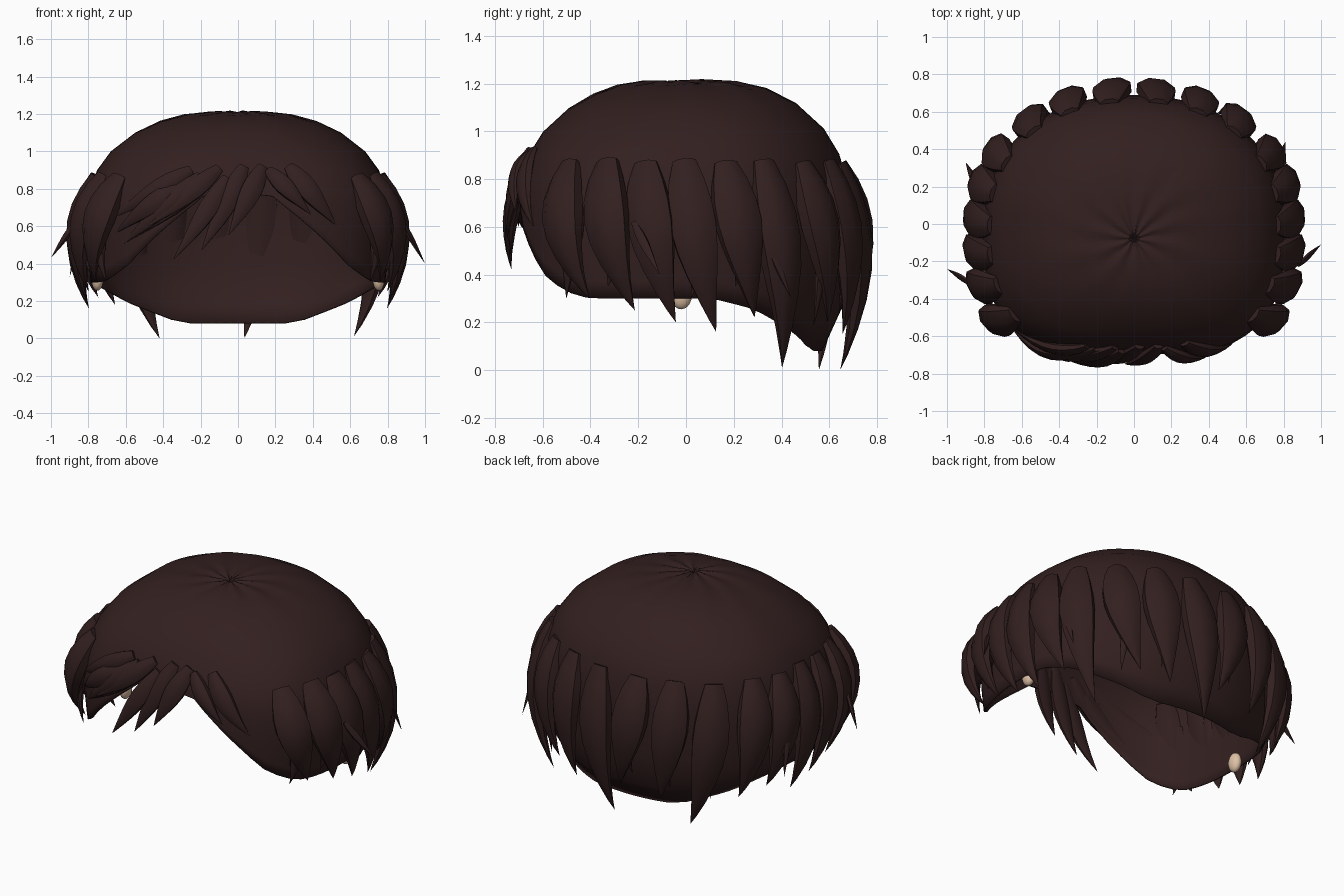
import bpy, bmesh, math
from mathutils import Vector

if "Cube" in bpy.data.objects:
    bpy.data.objects.remove(bpy.data.objects["Cube"])


def material(name, rgb):
    m = bpy.data.materials.new(name)
    m.diffuse_color = (*rgb, 1)
    m.use_nodes = True
    m.node_tree.nodes["Principled BSDF"].inputs["Base Color"].default_value = m.diffuse_color
    return m


HAIR = material("dark brown hair", (0.033, 0.0140, 0.0140))
SKIN = material("skin", (0.74, 0.53, 0.38))

# Half width of the head outline, then half depth and squareness for front and back
A = 0.81
FRONT, BACK = (0.71, 3.0), (0.69, 2.15)
# Height -> outline scale
PROFILE = [(0.08, 0.83), (0.3, 0.972), (0.45, 0.99), (0.6, 1.0), (0.72, 0.99), (0.8, 0.975),
           (0.9, 0.93), (1.0, 0.84), (1.1, 0.68), (1.16, 0.52), (1.195, 0.36),
           (1.21, 0.18), (1.208, 0.04)]
# Degrees from the front -> height of the lower edge
RIM = [(0, 0.78), (15, 0.76), (24, 0.66), (34, 0.54), (45, 0.395), (53, 0.33), (61, 0.3),
       (98, 0.3), (112, 0.255), (124, 0.19), (145, 0.1), (155, 0.08), (180, 0.08)]


def lerp_table(table, v):
    if v <= table[0][0]:
        return table[0][1]
    for (a, p), (b, q) in zip(table, table[1:]):
        if a <= v <= b:
            return p + (q - p) * (v - a) / (b - a)
    return table[-1][1]


def front_power(z):
    # the front is square at the hairline and rounder towards the crown
    return FRONT[1] - 0.7 * min(1, max(0, (z - 0.75) / 0.4))


def outline(deg, z):
    s, c = math.sin(math.radians(deg)), -math.cos(math.radians(deg))
    b, n = (FRONT[0], front_power(z)) if c < 0 else BACK
    r = (abs(s / A) ** n + abs(c / b) ** n) ** (-1 / n)
    return Vector((s * r, c * r, 0))


def finish(name, bm, mat, angle=40):
    bmesh.ops.recalc_face_normals(bm, faces=bm.faces)
    me = bpy.data.meshes.new(name)
    bm.to_mesh(me)
    bm.free()
    me.materials.append(mat)
    ob = bpy.data.objects.new(name, me)
    bpy.context.collection.objects.link(ob)
    bpy.context.view_layer.objects.active = ob
    ob.select_set(True)
    bpy.ops.object.shade_smooth_by_angle(angle=math.radians(angle))
    ob.select_set(False)
    return ob


# Hair cap: open shell with an arched front edge
def hair_cap():
    bm = bmesh.new()
    count, low = 72, 7
    top = bm.verts.new((0, -0.08, 1.2))
    upper = [p for p in reversed(PROFILE) if p[0] > 0.79]
    rows = []
    for i in range(count):
        deg = i * 360 / count
        rim = lerp_table(RIM, min(deg, 360 - deg))
        col = upper + [(z, lerp_table(PROFILE, z)) for z in
                       (0.8 + (rim - 0.8) * (k + 1) / low for k in range(low))]
        row = []
        for z, s in col:
            p = outline(deg, z) * s
            p.y -= 0.08 * (1 - s) ** 2
            # crown ripples and a slight rise to the back
            ripple = 0.006 * math.sin(math.radians(deg) * 11 + 5 * s) * max(0, 1 - s * 1.3)
            rise = 0.01 + 0.05 * (p.y > 0)
            p.z = z + ripple + (rise * p.y * min(1, 2 * (1 - s)) if z > 0.8 else 0)
            row.append(bm.verts.new(p))
        rows.append(row)
    for i in range(count):
        a, b = rows[i], rows[(i + 1) % count]
        bm.faces.new((top, a[0], b[0]))
        for k in range(len(a) - 1):
            bm.faces.new((a[k], a[k + 1], b[k + 1], b[k]))
    ob = finish("hair_cap", bm, HAIR)
    mod = ob.modifiers.new("thickness", "SOLIDIFY")
    mod.thickness, mod.offset = 0.01, -1


# Tapered lock swept along a quadratic bend, flattened against the head
TAPER = [(0, 0.5), (0.12, 0.78), (0.25, 0.96), (0.38, 1), (0.52, 0.88),
         (0.66, 0.66), (0.8, 0.4), (0.92, 0.17)]


def lock(bm, p0, p1, p2, width, depth, sides=8):
    ctrl = p1 * 2 - (p0 + p2) / 2  # the curve passes through p1
    rings = []
    for t, w in TAPER:
        p = p0 * (1 - t) ** 2 + ctrl * 2 * t * (1 - t) + p2 * t * t
        d = ((ctrl - p0) * (1 - t) + (p2 - ctrl) * t).normalized()
        out = Vector((p.x / A ** 2, p.y / 0.7 ** 2, 0)).normalized()
        side = d.cross(out).normalized()
        out = side.cross(d).normalized()
        ring = []
        for k in range(sides):
            a = 2 * math.pi * (k + 0.5) / sides
            ring.append(bm.verts.new(p + side * math.cos(a) * width * w
                                     + out * math.sin(a) * depth * w))
        rings.append(ring)
    tip = bm.verts.new(p2)
    bm.faces.new(rings[0])
    for r, q in zip(rings, rings[1:] + [None]):
        for k in range(sides):
            j = (k + 1) % sides
            bm.faces.new((r[k], r[j], q[j], q[k]) if q else (r[k], r[j], tip))


def wall(deg, z, off):
    p = outline(deg, z)
    s = lerp_table(PROFILE, z)
    p = p * (s if z > 0.7 else max(s, 0.965)) + p.normalized() * off
    p.z = z
    return p


# Hanging locks around the sides and back: centre angle, slant, right tip, left tip
LOCKS = [(54, 8, 0.3, 0.3), (67, 8, 0.25, 0.25), (79, 8, 0.2, 0.2), (91, 8, 0.16, 0.16),
         (104, 7, 0.22, 0.22), (117, 6, 0.01, 0.18), (134, 9, 0.2, 0.0),
         (151.5, 5, 0.15, 0.16), (170, 7, 0.0, 0.2)]


def hanging_locks():
    for sgn, side in ((1, "right"), (-1, "left")):
        bm = bmesh.new()
        for i, (deg, slant, *tips) in enumerate(LOCKS):
            tip = tips[0 if sgn > 0 else 1]
            top = 0.865 + 0.008 * (i % 2)
            back = 0.01 if i > 5 else 0
            lock(bm, wall(sgn * (deg - 1.5), top, -0.005),
                 wall(sgn * (deg + slant * 0.25), (top + tip) / 2, 0.055 - back),
                 wall(sgn * (deg + slant), tip, 0.025 if tip > 0.1 else -0.02),
                 0.104 + back / 2, 0.064)
            # slimmer under-strand
            low = 0.3 - 0.12 * (i > 5) + 0.05 * (i % 3)
            lock(bm, wall(sgn * (deg + 3), 0.72, -0.01),
                 wall(sgn * (deg + 3), 0.52, 0.03),
                 wall(sgn * (deg + 0.5), low, 0.025), 0.055, 0.035)
        finish(side + "_hanging_locks", bm, HAIR, 50)


# Swept fringe: (top x, top z, tip x, tip z, half width)
FRINGE = [(-0.25, 0.90, -0.68, 0.64, 0.055), (-0.20, 0.87, -0.62, 0.50, 0.055),
          (-0.30, 0.82, -0.66, 0.56, 0.055), (-0.15, 0.88, -0.57, 0.53, 0.06),
          (-0.10, 0.91, -0.46, 0.60, 0.055), (-0.06, 0.86, -0.33, 0.42, 0.055),
          (0.03, 0.92, -0.19, 0.47, 0.06), (0.13, 0.92, -0.05, 0.55, 0.06),
          (0.16, 0.90, 0.38, 0.66, 0.05), (0.27, 0.92, 0.53, 0.60, 0.06)]


def front_point(x, z, off):
    b, n = FRONT[0], front_power(z)
    s = lerp_table(PROFILE, z)
    y = -b * s * (1 - min(0.98, abs(x) / (A * s)) ** n) ** (1 / n)
    out = Vector((x / A ** 2, y / b ** 2, 0)).normalized()
    return Vector((x, y, z)) + out * off


def fringe():
    bm = bmesh.new()
    for i, (x0, z0, x1, z1, w) in enumerate(FRINGE):
        lift = 0.01 * (i % 3)
        end = 0.0 if abs(x1) > 0.5 else 0.03 + lift * (x1 < 0)
        lock(bm, front_point(x0, z0, 0.005),
             front_point(x0 * 0.52 + x1 * 0.48, z0 * 0.45 + z1 * 0.55 + 0.02, 0.012 + lift),
             front_point(x1, z1, end), w, 0.034)
    finish("fringe", bm, HAIR, 50)


# Stray spikes sticking out at the sides
def stray_spikes():
    bm = bmesh.new()
    for root, tip in (((0.88, -0.22, 0.62), (1.0, -0.11, 0.4)),
                      ((-0.87, -0.32, 0.62), (-1.0, -0.24, 0.43)),
                      ((0.78, 0.32, 0.6), (0.81, 0.44, 0.3)),
                      ((-0.84, 0.2, 0.6), (-0.9, 0.33, 0.33))):
        a, b = Vector(root), Vector(tip)
        lock(bm, a, (a + b) / 2, b, 0.022, 0.014, 6)
    finish("stray_spikes", bm, HAIR, 50)


# Ear tips peeking out below the cap
def ear_tips():
    for sgn, side in ((1, "right"), (-1, "left")):
        bm = bmesh.new()
        bmesh.ops.create_uvsphere(bm, u_segments=16, v_segments=10, radius=1)
        for v in bm.verts:
            v.co = Vector((v.co.x * 0.032 + sgn * 0.752, v.co.y * 0.045 - 0.02,
                           v.co.z * 0.06 + 0.315))
        finish(side + "_ear_tip", bm, SKIN)


hair_cap()
hanging_locks()
fringe()
stray_spikes()
ear_tips()
